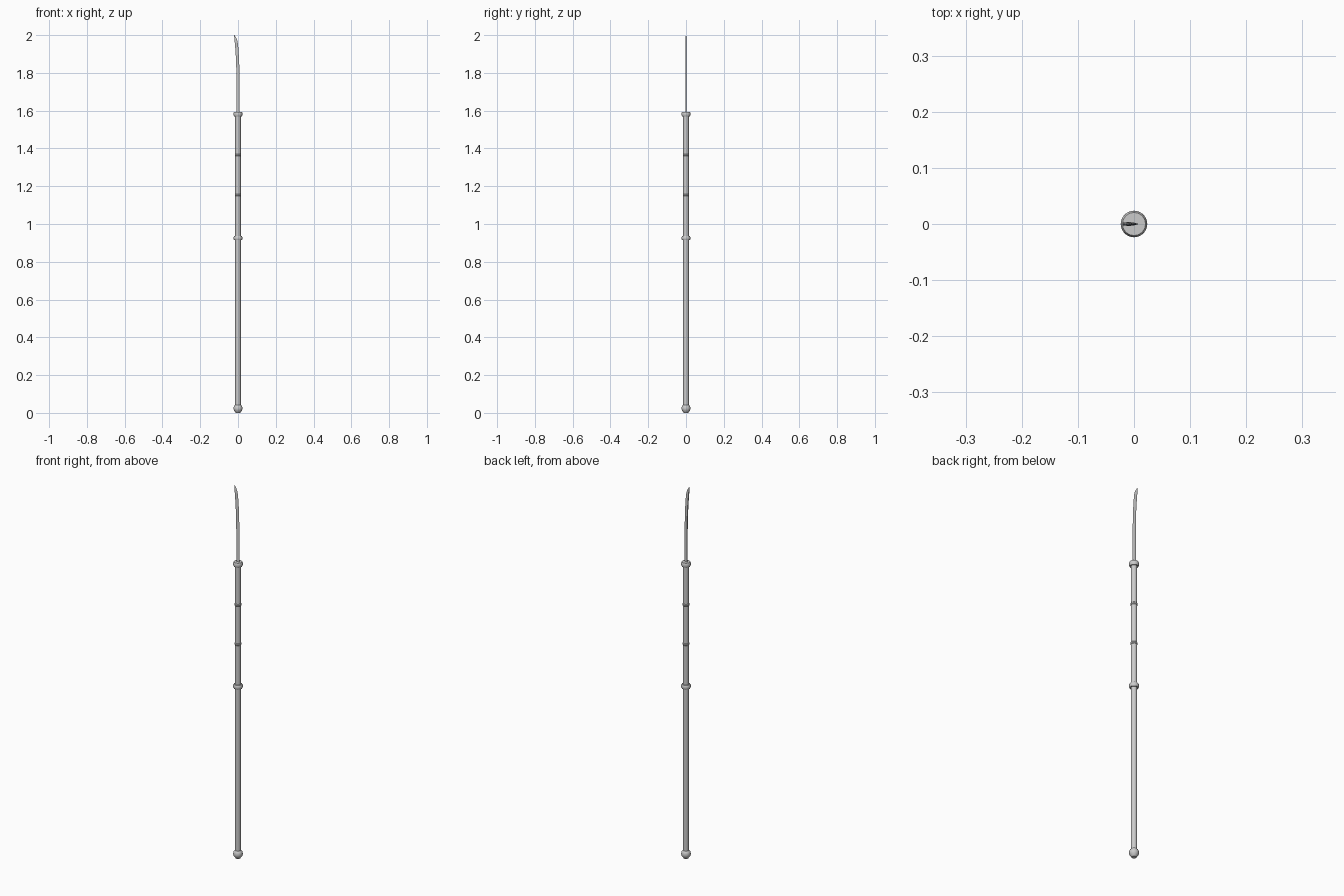
import bpy, bmesh, math

if "Cube" in bpy.data.objects:
    bpy.data.objects.remove(bpy.data.objects["Cube"])


def finish(name, bm, smooth=True):
    bmesh.ops.recalc_face_normals(bm, faces=bm.faces)
    me = bpy.data.meshes.new(name)
    bm.to_mesh(me)
    bm.free()
    ob = bpy.data.objects.new(name, me)
    bpy.context.collection.objects.link(ob)
    if smooth:
        bpy.context.view_layer.objects.active = ob
        ob.select_set(True)
        bpy.ops.object.shade_smooth_by_angle(angle=math.radians(35))
        ob.select_set(False)
    return ob


def lathe(name, profile, sides=24):
    """Closed solid of revolution from (radius, z) pairs."""
    bm = bmesh.new()
    rings = [[bm.verts.new((r * math.cos(2 * math.pi * i / sides),
                            r * math.sin(2 * math.pi * i / sides), z))
              for i in range(sides)] for r, z in profile]
    for a, b in zip(rings, rings[1:]):
        for i in range(sides):
            j = (i + 1) % sides
            bm.faces.new((a[i], a[j], b[j], b[i]))
    bm.faces.new(rings[0])
    bm.faces.new(rings[-1])
    return finish(name, bm)


def collar(name, z, r, h, core):
    """Flanged collar with rounded rim."""
    return lathe(name, [(core, z - h / 2), (r * 0.87, z - h / 2), (r, z - h / 4),
                        (r, z + h / 4), (r * 0.87, z + h / 2), (core, z + h / 2)])


# Shaft
lathe("shaft", [(0.0148, 0.02), (0.0148, 1.58)])

# Guard collars and thin binding rings
collar("blade_guard", 1.582, 0.0235, 0.024, 0.010)
collar("grip_collar", 0.925, 0.0235, 0.022, 0.014)
for i, z in enumerate((1.153, 1.365)):
    collar(f"binding_ring_{i + 1}", z, 0.0172, 0.012, 0.014)

# Rounded butt cap with a flat foot
lathe("butt_cap", [(0.012, 0.0), (0.016, 0.006), (0.0215, 0.013), (0.0237, 0.022),
                   (0.0225, 0.032), (0.019, 0.039), (0.0145, 0.043)])

# Blade: wedge section, thick spine on -x, cutting edge on +x
# stations: z, spine x, edge x, half thickness
stations = [(1.585, -0.008, 0.0085, 0.004), (1.70, -0.008, 0.0085, 0.004),
            (1.78, -0.0082, 0.008, 0.004), (1.84, -0.0095, 0.0068, 0.004),
            (1.89, -0.0118, 0.0045, 0.004), (1.93, -0.0145, 0.002, 0.0038),
            (1.965, -0.0175, -0.002, 0.0036), (1.985, -0.0193, -0.009, 0.003),
            (2.0, -0.0208, -0.0195, 0.001)]
bm = bmesh.new()
loops = []
for z, s, e, t in stations:
    m = s + (e - s) * 0.4
    loops.append([bm.verts.new(p) for p in (
        (s, -t * 0.8, z), (m, -t * 0.75, z), (e, 0, z), (m, t * 0.75, z), (s, t * 0.8, z))])
for a, b in zip(loops, loops[1:]):
    for i in range(5):
        j = (i + 1) % 5
        bm.faces.new((a[i], a[j], b[j], b[i]))
bm.faces.new(loops[0])
bm.faces.new(loops[-1])
finish("blade", bm)
